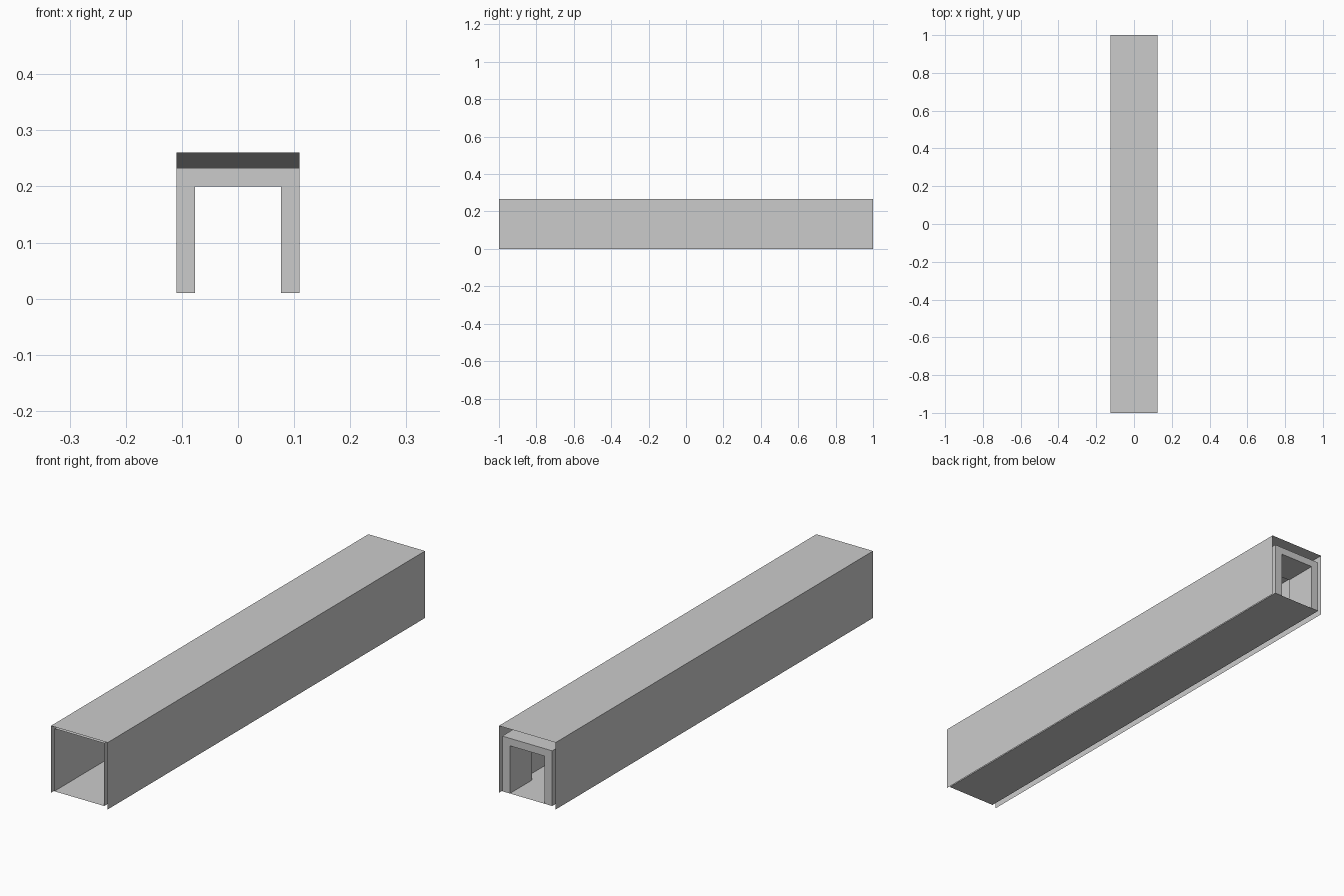
import bpy, bmesh

if "Cube" in bpy.data.objects:
    bpy.data.objects.remove(bpy.data.objects["Cube"])

def sheet(name, front, back, closed):
    """Skin a thin-walled tube between two (x, z) end profiles at y=-1 and y=1."""
    bm = bmesh.new()
    a = [bm.verts.new((x, -1, z)) for x, z in front]
    b = [bm.verts.new((x, 1, z)) for x, z in back]
    n = len(a)
    for i in range(n if closed else n - 1):
        j = (i + 1) % n
        bm.faces.new((a[i], a[j], b[j], b[i]))
    finish(name, bm)

def finish(name, bm):
    bmesh.ops.recalc_face_normals(bm, faces=bm.faces)
    me = bpy.data.meshes.new(name)
    bm.to_mesh(me)
    bm.free()
    ob = bpy.data.objects.new(name, me)
    bpy.context.collection.objects.link(ob)

def rect(w, z0, z1):
    return [(-w, z0), (-w, z1), (w, z1), (w, z0)]

# Outer cover: zero-thickness, open underneath and at both ends
cover = rect(0.125, 0, 0.267)
sheet("outer_cover", cover, cover, False)

# Inner tunnel: closed section whose roof drops toward the back
sheet("inner_tunnel", rect(0.11, 0.01, 0.26), rect(0.11, 0.01, 0.23), True)

# Arched frame filling the back end of the tunnel (outer skin is the tunnel)
y0, y1 = 0.86, 1.0
roof = {y0: 0.2321, y1: 0.23}
bm = bmesh.new()
rings = []
for y in (y0, y1):
    inner = [bm.verts.new((x, y, z)) for x, z in rect(0.077, 0.01, 0.2)]
    outer = [bm.verts.new((x, y, z)) for x, z in rect(0.11, 0.01, roof[y])]
    for i in range(3):
        bm.faces.new((inner[i], inner[i + 1], outer[i + 1], outer[i]))
    rings.append(inner)
for i in range(3):
    bm.faces.new((rings[0][i], rings[0][i + 1], rings[1][i + 1], rings[1][i]))
finish("back_arch_frame", bm)
